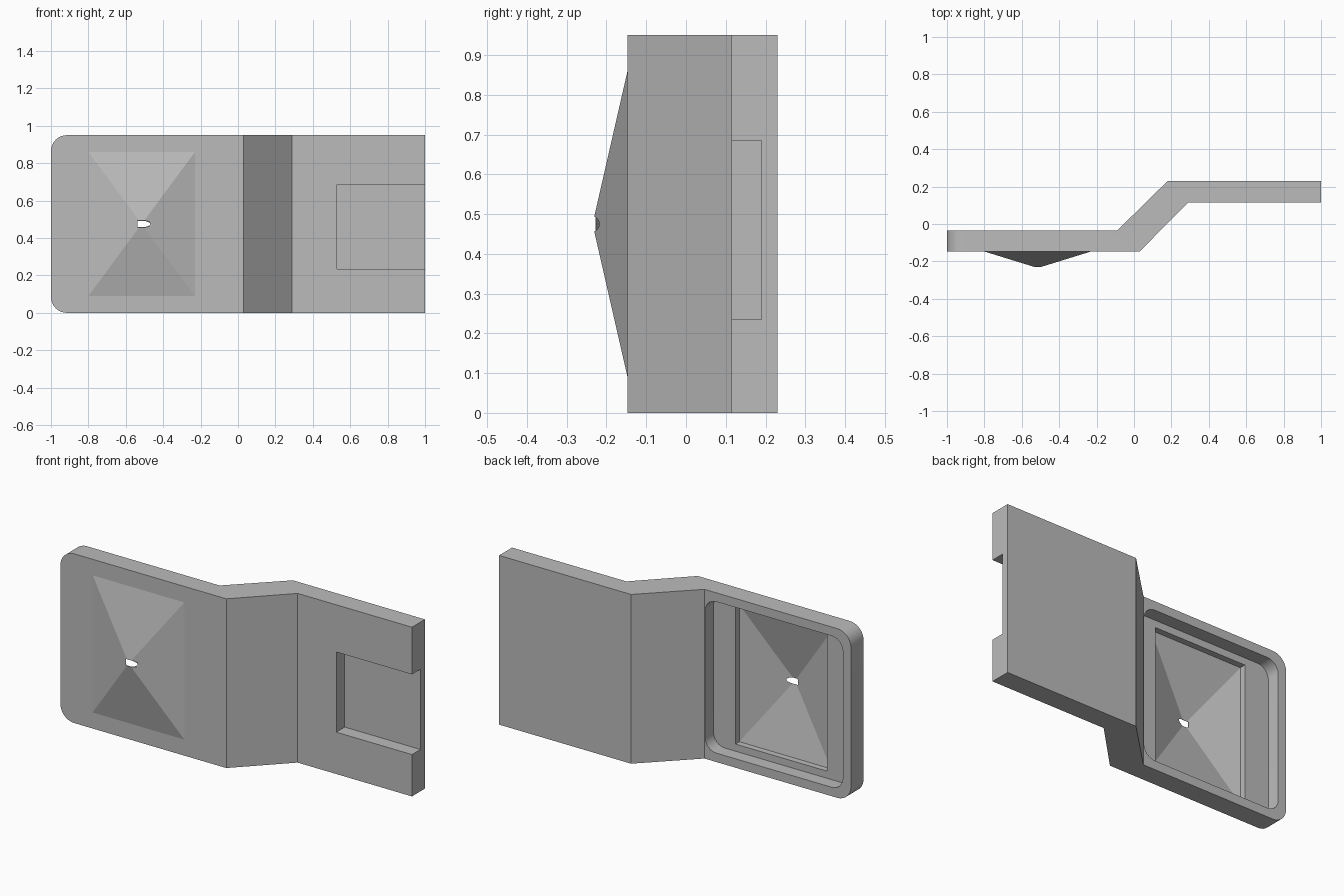
import bpy
import bmesh
from math import radians, pi
from mathutils import Matrix

default = bpy.data.objects.get("Cube")
if default:
    bpy.data.objects.remove(default, do_unlink=True)

HEIGHT = 0.95
FRONT, BACK = -0.147, -0.035       # faces of the tray half
DISH = (-0.80, -0.23, 0.09, 0.86)  # x and z limits of the dish
DEPTH = 0.075                      # depth of both pockets

grey = bpy.data.materials.new("plain grey")
grey.use_nodes = True
colour = (0.5, 0.5, 0.5, 1)
grey.diffuse_color = colour
grey.node_tree.nodes["Principled BSDF"].inputs["Base Color"].default_value = colour


def finish(name, bm):
    mesh = bpy.data.meshes.new(name)
    bm.to_mesh(mesh)
    bm.free()
    mesh.materials.append(grey)
    obj = bpy.data.objects.new(name, mesh)
    bpy.context.collection.objects.link(obj)
    return obj


def round_edges(bm, radius, test):
    """Round the edges running along y that pass the test."""
    edges = []
    for e in bm.edges:
        a, b = (v.co for v in e.verts)
        if abs(a.x - b.x) < 1e-5 and abs(a.z - b.z) < 1e-5 and test(a):
            edges.append(e)
    bmesh.ops.bevel(bm, geom=edges, offset=radius, segments=8,
                    profile=0.5, affect='EDGES')


def box(name, x0, x1, y0, y1, z0, z1, radius=0):
    bm = bmesh.new()
    bmesh.ops.create_cube(bm, size=1)
    bmesh.ops.scale(bm, vec=(x1 - x0, y1 - y0, z1 - z0), verts=bm.verts)
    bmesh.ops.translate(bm, vec=((x0 + x1) / 2, (y0 + y1) / 2, (z0 + z1) / 2),
                        verts=bm.verts)
    if radius:
        round_edges(bm, radius, lambda p: True)
    return finish(name, bm)


def activate(obj):
    bpy.ops.object.select_all(action='DESELECT')
    obj.select_set(True)
    bpy.context.view_layer.objects.active = obj


def cut(obj, cutter):
    mod = obj.modifiers.new("cut", 'BOOLEAN')
    mod.operation = 'DIFFERENCE'
    mod.solver = 'EXACT'
    mod.object = cutter
    activate(obj)
    bpy.ops.object.modifier_apply(modifier=mod.name)
    cutter.hide_render = True
    bpy.data.objects.remove(cutter, do_unlink=True)


# Stepped plate, extruded upward from its plan outline
outline = [(-1, FRONT), (0.03, FRONT), (0.29, 0.115), (1, 0.115),
           (1, 0.23), (0.18, 0.23), (-0.09, BACK), (-1, BACK)]
bm = bmesh.new()
base = bm.faces.new([bm.verts.new((x, y, 0)) for x, y in outline])
top = bmesh.ops.extrude_face_region(bm, geom=[base])["geom"]
bmesh.ops.translate(bm, vec=(0, 0, HEIGHT),
                    verts=[v for v in top if isinstance(v, bmesh.types.BMVert)])
bmesh.ops.recalc_face_normals(bm, faces=bm.faces)
round_edges(bm, 0.085, lambda p: p.x < -0.99)
plate = finish("stepped_plate", bm)

# Rounded back tray, dish opening and open-ended front pocket
x0, x1, z0, z1 = DISH
cut(plate, box("tray_cutter", -0.95, -0.094, BACK - DEPTH, 0.05,
               0.05, HEIGHT - 0.05, 0.07))
cut(plate, box("opening_cutter", x0, x1, -0.3, 0, z0, z1))
cut(plate, box("pocket_cutter", 0.53, 1.1, 0, 0.115 + DEPTH, 0.235, 0.685))
activate(plate)
bpy.ops.object.shade_smooth_by_angle(angle=radians(20))

# Thin four-sided dish bulging out of the front
bm = bmesh.new()
rim = [bm.verts.new((x, FRONT, z))
       for x, z in ((x0, z0), (x1, z0), (x1, z1), (x0, z1))]
tip = bm.verts.new(((x0 + x1) / 2, -0.235, (z0 + z1) / 2))
for i in range(4):
    bm.faces.new((rim[i], rim[(i + 1) % 4], tip))
dish = finish("pyramid_dish", bm)
shell = dish.modifiers.new("shell", 'SOLIDIFY')
shell.thickness = 0.003
shell.offset = -1
activate(dish)
bpy.ops.object.modifier_apply(modifier=shell.name)

# Small sideways drilling that opens the tip
bm = bmesh.new()
bmesh.ops.create_cone(bm, cap_ends=True, segments=24, radius1=0.02,
                      radius2=0.02, depth=0.2)
bmesh.ops.rotate(bm, matrix=Matrix.Rotation(pi / 2, 3, 'Y'), verts=bm.verts)
bmesh.ops.translate(bm, vec=(-0.437, -0.238, (z0 + z1) / 2), verts=bm.verts)
cut(dish, finish("tip_cutter", bm))
